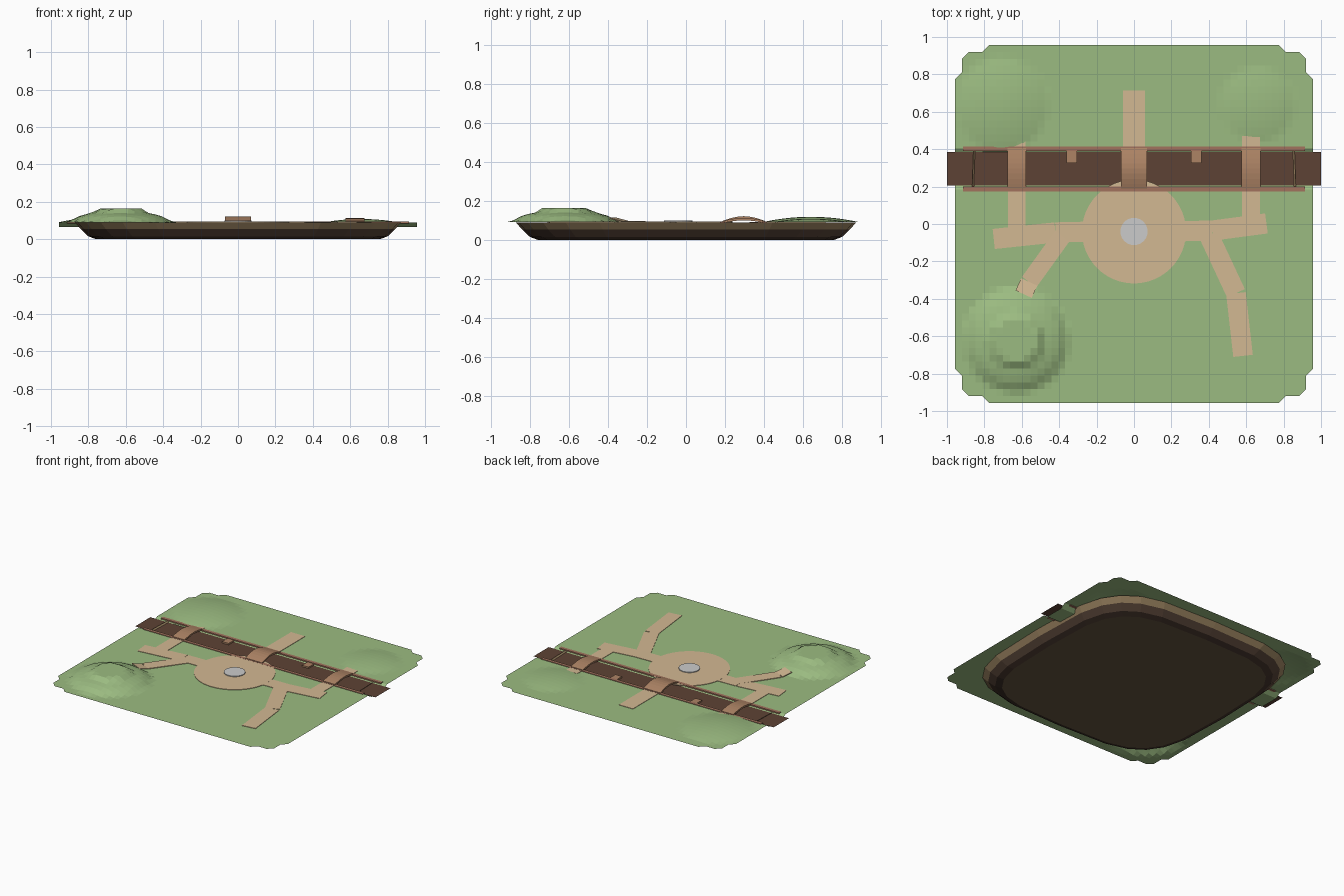
import bpy, bmesh, math
from mathutils import Vector

if "Cube" in bpy.data.objects:
    bpy.data.objects.remove(bpy.data.objects["Cube"])

G = 0.09  # ground level


def mat(name, r, g, b):
    m = bpy.data.materials.new(name)
    m.diffuse_color = (r, g, b, 1)
    m.use_nodes = True
    m.node_tree.nodes["Principled BSDF"].inputs["Base Color"].default_value = m.diffuse_color
    return m


GRASS = mat("grass", 0.33, 0.50, 0.22)
PATH = mat("sand", 0.65, 0.48, 0.29)
WOOD = mat("wood", 0.42, 0.23, 0.13)
BED = mat("river", 0.11, 0.055, 0.035)
BANK = mat("bank", 0.36, 0.17, 0.11)
STONE = mat("stone", 0.65, 0.65, 0.62)
TOPSOIL = mat("topsoil", 0.36, 0.25, 0.13)
SOIL = mat("soil", 0.10, 0.06, 0.04)
DARK = mat("dark_soil", 0.06, 0.035, 0.025)
UNDER = mat("underside", 0.13, 0.09, 0.05)


def make(name, verts, faces, mats, slots=None, normals=True):
    me = bpy.data.meshes.new(name)
    me.from_pydata(verts, [], faces)
    for m in mats:
        me.materials.append(m)
    if slots:
        for p, s in zip(me.polygons, slots):
            p.material_index = s
    if normals:
        bm = bmesh.new()
        bm.from_mesh(me)
        bmesh.ops.recalc_face_normals(bm, faces=bm.faces)
        bm.to_mesh(me)
        bm.free()
    ob = bpy.data.objects.new(name, me)
    bpy.context.collection.objects.link(ob)
    return ob


def prism(name, bottom, top, m):
    n = len(bottom)
    faces = [list(range(n))[::-1], list(range(n, 2 * n))]
    faces += [[i, (i + 1) % n, n + (i + 1) % n, n + i] for i in range(n)]
    return make(name, list(bottom) + list(top), faces, [m])


def box(name, x0, x1, y0, y1, z0, z1, m):
    c = [(x0, y0), (x1, y0), (x1, y1), (x0, y1)]
    return prism(name, [(*p, z0) for p in c], [(*p, z1) for p in c], m)


def strip(name, p, q, w, t=0.005):
    # flat path slab from p to q (top surface points)
    p, q = Vector(p), Vector(q)
    d = q - p
    s = Vector((-d.y, d.x, 0)).normalized() * w / 2
    top = [p - s, q - s, q + s, p + s]
    return prism(name, [v - Vector((0, 0, t)) for v in top], top, PATH)


def disc(name, x, y, r, z0, z1, n, m):
    c = [(x + r * math.cos(2 * math.pi * i / n), y + r * math.sin(2 * math.pi * i / n)) for i in range(n)]
    return prism(name, [(*p, z0) for p in c], [(*p, z1) for p in c], m)


# Tapered soil body, open at the top
N = 24
rings = [(0.76, 0.0), (0.80, 0.015), (0.84, 0.053), (0.872, G - 0.001)]
verts = []
for a, z in rings:
    for i in range(N):
        c, s = math.cos(2 * math.pi * i / N), math.sin(2 * math.pi * i / N)
        verts.append((a * math.copysign(abs(c) ** 0.5, c), a * math.copysign(abs(s) ** 0.5, s), z))
faces, slots = [list(range(N))[::-1]], [3]
for r in range(3):
    for i in range(N):
        j = (i + 1) % N
        faces.append([r * N + i, r * N + j, (r + 1) * N + j, (r + 1) * N + i])
        slots.append(r)
make("soil_body", verts, faces, [DARK, SOIL, TOPSOIL, UNDER], slots, False)

# Grass height field with a river trough, three hills and notched corners
TERRACE = [(0, 0.163), (0.125, 0.163), (0.15, 0.14), (0.19, 0.132), (0.235, 0.118), (0.28, G)]


def height(x, y):
    if 0.2 < y < 0.39:
        return 0.065
    z = G
    r = math.hypot(x + 0.63, y + 0.62)
    for (r0, z0), (r1, z1) in zip(TERRACE, TERRACE[1:]):
        if r0 <= r < r1:
            z = z0 + (z1 - z0) * (r - r0) / (r1 - r0)
    for cx, cy, rad, h in ((-0.71, 0.64, 0.25, 0.028), (0.66, 0.64, 0.2, 0.018)):
        r = math.hypot(x - cx, y - cy) / rad
        if r < 1:
            z += h * (1 - r * r)
    return z


C, H = 52, 0.957
index, verts, faces = {}, [], []
for i in range(C + 1):
    for j in range(C + 1):
        a, b = sorted((min(i, C - i), min(j, C - j)))
        if (a == 0 and b < 5) or (a == 1 and b == 1):
            continue
        x, y = -H + 2 * H * i / C, -H + 2 * H * j / C
        index[i, j] = len(verts)
        verts.append((x, y, height(x, y)))
for i in range(C):
    for j in range(C):
        f = [index[k] for k in ((i, j), (i + 1, j), (i + 1, j + 1), (i, j + 1)) if k in index]
        if len(f) >= 3:
            faces.append(f)
make("grass_ground", verts, faces, [GRASS], None, False)

# River surface and its banks
make("river", [(-1, 0.205, 0.079), (1, 0.205, 0.079), (1, 0.385, 0.079), (-1, 0.385, 0.079)],
     [[0, 1, 2, 3]], [BED], None, False)
box("near_bank", -0.915, 0.915, 0.175, 0.2, 0.085, 0.094, BANK)
box("far_bank", -0.915, 0.915, 0.39, 0.415, 0.085, 0.094, BANK)
for s in (-1, 1):
    box("river_step", s * 0.333 - 0.027, s * 0.333 + 0.027, 0.325, 0.39, 0.078, 0.09, WOOD)


# Arched bridges
def bridge(x, w, peak):
    n, y0, y1, t = 8, 0.187, 0.405, 0.012
    top = [(y0 + (y1 - y0) * i / n, 0.097 + (peak - 0.097) * math.sin(math.pi * i / n)) for i in range(n + 1)]
    prof = top + [(y, z - t) for y, z in reversed(top)]
    v = [(x + s * w / 2, y, z) for s in (-1, 1) for y, z in prof]
    m = len(prof)
    f = [[i, (i + 1) % m, m + (i + 1) % m, m + i] for i in range(m)]
    for o in (0, m):
        f += [[o + i, o + i + 1, o + m - 2 - i, o + m - 1 - i] for i in range(n)]
    make("bridge", v, f, [WOOD])


bridge(0, 0.14, 0.121)
bridge(-0.627, 0.1, 0.112)
bridge(0.626, 0.1, 0.112)

# Plaza and fountain
disc("plaza", 0, -0.04, 0.278, 0.088, 0.0935, 48, PATH)
disc("fountain_basin", 0, -0.04, 0.073, 0.09, 0.099, 24, STONE)

# Paths
P = 0.093
for name, w, pts in (
    ("north_path", 0.117, [(0, 0.4, P), (0, 0.715, P)]),
    ("west_lane", 0.096, [(-0.627, -0.06, P), (-0.627, 0.19, P)]),
    ("west_lane_end", 0.096, [(-0.627, 0.4, P), (-0.627, 0.44, P)]),
    ("east_lane", 0.096, [(0.626, -0.01, P), (0.626, 0.19, P)]),
    ("east_lane_end", 0.096, [(0.626, 0.4, P), (0.626, 0.47, 0.094)]),
    ("west_path", 0.108, [(-0.75, -0.08, P), (-0.42, -0.045, P), (-0.2, -0.04, P)]),
    ("east_path", 0.108, [(0.708, 0.003, P), (0.42, -0.035, P), (0.2, -0.04, P)]),
    ("hill_path", 0.095, [(-0.38, -0.06, P), (-0.56, -0.31, P + 0.003), (-0.59, -0.375, 0.113)]),
    ("south_path", 0.105, [(0.4, -0.06, P), (0.545, -0.37, P), (0.583, -0.705, P)]),
):
    for k, (p, q) in enumerate(zip(pts, pts[1:])):
        strip(name, p, (q[0], q[1], q[2] + 0.0003 * k), w)
